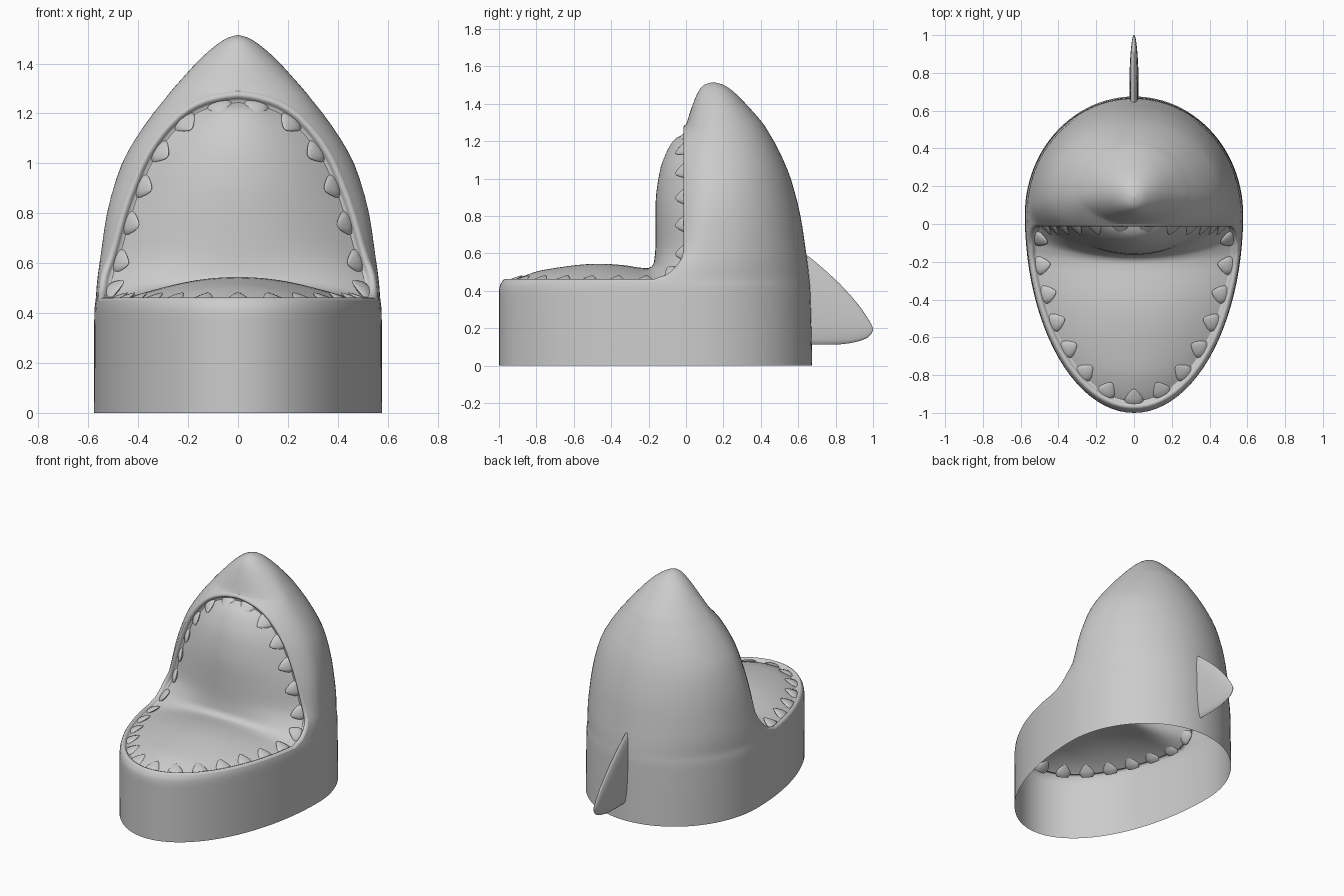
import bpy, bmesh, math
from mathutils import Vector as V

if "Cube" in bpy.data.objects:
    bpy.data.objects.remove(bpy.data.objects["Cube"])


def smooth_table(rows, key):
    """Monotone smooth interpolation of every column over the first one."""
    key = min(max(key, rows[0][0]), rows[-1][0])
    i = max(j for j in range(len(rows) - 1) if rows[j][0] <= key)
    h = rows[i + 1][0] - rows[i][0]
    t = (key - rows[i][0]) / h

    def slope(j, c):
        return (rows[j + 1][c] - rows[j][c]) / (rows[j + 1][0] - rows[j][0])

    def tangent(j, c):
        if j == 0:
            return slope(0, c)
        if j == len(rows) - 1:
            return slope(j - 1, c)
        a, b = slope(j - 1, c), slope(j, c)
        return 0 if a * b <= 0 else 2 * a * b / (a + b)

    out = []
    for c in range(1, len(rows[0])):
        p, q = rows[i][c], rows[i + 1][c]
        m, n = tangent(i, c) * h, tangent(i + 1, c) * h
        out.append((2*t**3 - 3*t*t + 1)*p + (t**3 - 2*t*t + t)*m
                   + (3*t*t - 2*t**3)*q + (t**3 - t*t)*n)
    return out


def add_grid(bm, rows, closed=False):
    vs = [[bm.verts.new(p) for p in r] for r in rows]
    n = len(rows[0])
    for a, b in zip(vs, vs[1:]):
        for c in range(n if closed else n - 1):
            d = (c + 1) % n
            bm.faces.new((a[c], a[d], b[d], b[c]))
    return vs


def finish(name, bm, mirror=False, recalc=False):
    bmesh.ops.remove_doubles(bm, verts=bm.verts, dist=1e-4)
    if recalc:
        bmesh.ops.recalc_face_normals(bm, faces=bm.faces)
    me = bpy.data.meshes.new(name)
    bm.to_mesh(me)
    bm.free()
    ob = bpy.data.objects.new(name, me)
    bpy.context.collection.objects.link(ob)
    if mirror:
        mod = ob.modifiers.new("mirror", 'MIRROR')
        mod.merge_threshold = 0.001
    bpy.ops.object.select_all(action='DESELECT')
    ob.select_set(True)
    bpy.context.view_layer.objects.active = ob
    bpy.ops.object.shade_smooth_by_angle(angle=math.radians(50))
    return ob


# Body slices: z, half width, widest y, front y, back y, mouth edge y
SLICES = [
    (0, .578, .05, -1, .675, -.17), (.40, .576, .05, -1, .665, -.17),
    (.43, .574, .05, -.994, .663, -.17), (.45, .571, .05, -.982, .661, -.17),
    (.47, .569, .052, -.8, .659, -.11), (.50, .567, .06, -.6, .656, -.065),
    (.55, .562, .08, -.42, .65, -.025), (.62, .552, .1, -.22, .64, 0),
    (.80, .525, .12, -.16, .612, 0), (1.0, .465, .15, -.14, .56, 0),
    (1.1, .41, .155, -.12, .52, 0), (1.2, .34, .16, -.075, .47, 0),
    (1.25, .30, .16, -.035, .44, 0), (1.29, .268, .16, 0, .415, 0),
    (1.35, .215, .165, .02, .365, 0), (1.42, .15, .17, .045, .30, 0),
    (1.48, .08, .16, .075, .235, 0), (1.505, .037, .15, .105, .19, 0),
    (1.515, 0, .145, .144, .146, 0)]


def slice_points(z):
    w, c, yf, yb, yr = smooth_table(SLICES, z)
    t0 = math.asin(max(-1, (yr - c) / (c - yf)))
    h = math.pi / 2

    def pt(t):
        s = math.sin(t)
        x = 0 if abs(abs(t) - h) < 1e-6 else w * math.cos(t)
        return V((x, c + s * ((yb - c) if s > 0 else (c - yf)), z))
    front = [pt(-h + (t0 + h) * i / 20) for i in range(20)]
    side = [pt(t0 + (h - t0) * i / 28) for i in range(29)]
    return front, side


# Outer body: closed rings below the jaw, open arcs up to the nose
low = [0, .1, .2, .3, .37, .40, .42, .435, .45]
high = [.45, .46, .47, .485, .5, .52, .55, .58, .62, .68, .74, .8, .87, .94, 1,
        1.05, 1.1, 1.15, 1.2, 1.23, 1.25, 1.265, 1.277, 1.285, 1.29]
nose = [1.32, 1.35, 1.385, 1.42, 1.45, 1.48, 1.495, 1.505, 1.511, 1.515]
bm = bmesh.new()
add_grid(bm, [sum(slice_points(z), []) for z in low])
add_grid(bm, [slice_points(z)[1] for z in high + nose])
finish("body_shell", bm, mirror=True)

# Right half of the mouth edge with its inward and outward directions
rim = slice_points(.45)[0] + [slice_points(z)[1][0] for z in high]
rim[-1].x = 0
frames = []
for i, p in enumerate(rim):
    if i == 0:
        T = V((1, 0, 0))
    elif i == len(rim) - 1:
        T = V((-1, 0, 0))
    else:
        T = (rim[i + 1] - rim[i - 1]).normalized()
    a = min(max((p.z - .45) / .13, 0), 1)
    N = V((0, -a, 1 - a)).normalized()
    D = N.cross(T).normalized()
    frames.append((p, T, N, D))


def offset(d, n):
    out = [p + D * d + N * n for p, T, N, D in frames]
    out[0].x = out[-1].x = 0
    return out


# Rolled lip around the mouth
LIP = [(0, 0), (.005, .008), (.014, .013), (.024, .01), (.03, .001), (.036, -.005), (.046, -.005)]
bm = bmesh.new()
add_grid(bm, [offset(d, n) for d, n in LIP])
finish("mouth_lip", bm, mirror=True)

# Bulging mouth lining (seat and back rest): y+z of the edge, centre y, centre z
CENTRE = [(-.50, -.94, .445), (-.42, -.87, .478), (-.3, -.76, .512), (0, -.46, .545),
          (.15, -.31, .534), (.26, -.23, .521), (.33, -.195, .522), (.4, -.172, .55),
          (.6, -.163, .66), (.85, -.163, .86), (1.05, -.14, 1.04), (1.17, -.1, 1.15),
          (1.22, -.06, 1.21), (1.25, 0, 1.245)]
edge = offset(.046, -.005)
rows = []
for j in range(15):
    u = 1 - j / 14
    row = []
    for e in edge:
        yc, zc = smooth_table(CENTRE, e.y + e.z)
        k = (1 - u * u) * min(1, e.x / .06)
        row.append(V((e.x * u, e.y + (yc - e.y) * k, e.z + (zc - e.z) * k)))
    rows.append(row)
bm = bmesh.new()
add_grid(bm, rows)
finish("mouth_lining", bm, mirror=True)

# Teeth evenly spaced along the lip
TOOTH = [(-.3, .75), (0, 1), (.3, .88), (.6, .62), (.82, .38), (.95, .2), (1, .05)]
run = [0]
for a, b in zip(edge, edge[1:]):
    run.append(run[-1] + (b - a).length)
bm = bmesh.new()
for i in range(14):
    s = i * (run[-1] - .075) / 13
    k = max(j for j in range(len(run) - 1) if run[j] <= s)
    f = (s - run[k]) / (run[k + 1] - run[k])
    base = edge[k].lerp(edge[k + 1], f)
    T, N, D = (frames[k][m].lerp(frames[k + 1][m], f).normalized() for m in (1, 2, 3))
    if i == 0:
        T, D = V((1, 0, 0)), V((0, 1, 0))
    up = min(max((base.z - .45) / .1, 0), 1)
    axis = D * (.062 - .02 * up) + N * (.036 + .026 * up)
    thick = axis.cross(T).normalized()
    for side in ((1,) if i == 0 else (1, -1)):
        rings = []
        for v, r in TOOTH:
            ring = []
            for q in range(12):
                g = 2 * math.pi * q / 12
                p = base + axis * v + T * (.05 * r * math.cos(g)) + thick * (.016 * r * math.sin(g))
                ring.append(V((p.x * side, p.y, p.z)))
            rings.append(ring)
        vs = add_grid(bm, rings, closed=True)
        bm.faces.new(vs[0])
        bm.faces.new(vs[-1])
finish("teeth", bm, recalc=True)

# Back fin: y, lower z, upper z, half thickness
FIN = [(.62, .115, .61, .025), (.68, .113, .565, .025), (.75, .112, .505, .0245),
       (.82, .113, .44, .023), (.88, .12, .375, .02), (.93, .132, .315, .016),
       (.97, .148, .257, .011), (.99, .168, .222, .007), (1.0, .188, .2, .003)]
bm = bmesh.new()
rings = []
for y, lo, hi, t in FIN:
    rings.append([V((t * math.cos(g), y, (lo + hi) / 2 + (hi - lo) / 2 * math.sin(g)))
                  for g in (2 * math.pi * q / 24 for q in range(24))])
vs = add_grid(bm, rings, closed=True)
bm.faces.new(vs[0])
bm.faces.new(vs[-1])
finish("back_fin", bm, recalc=True)
